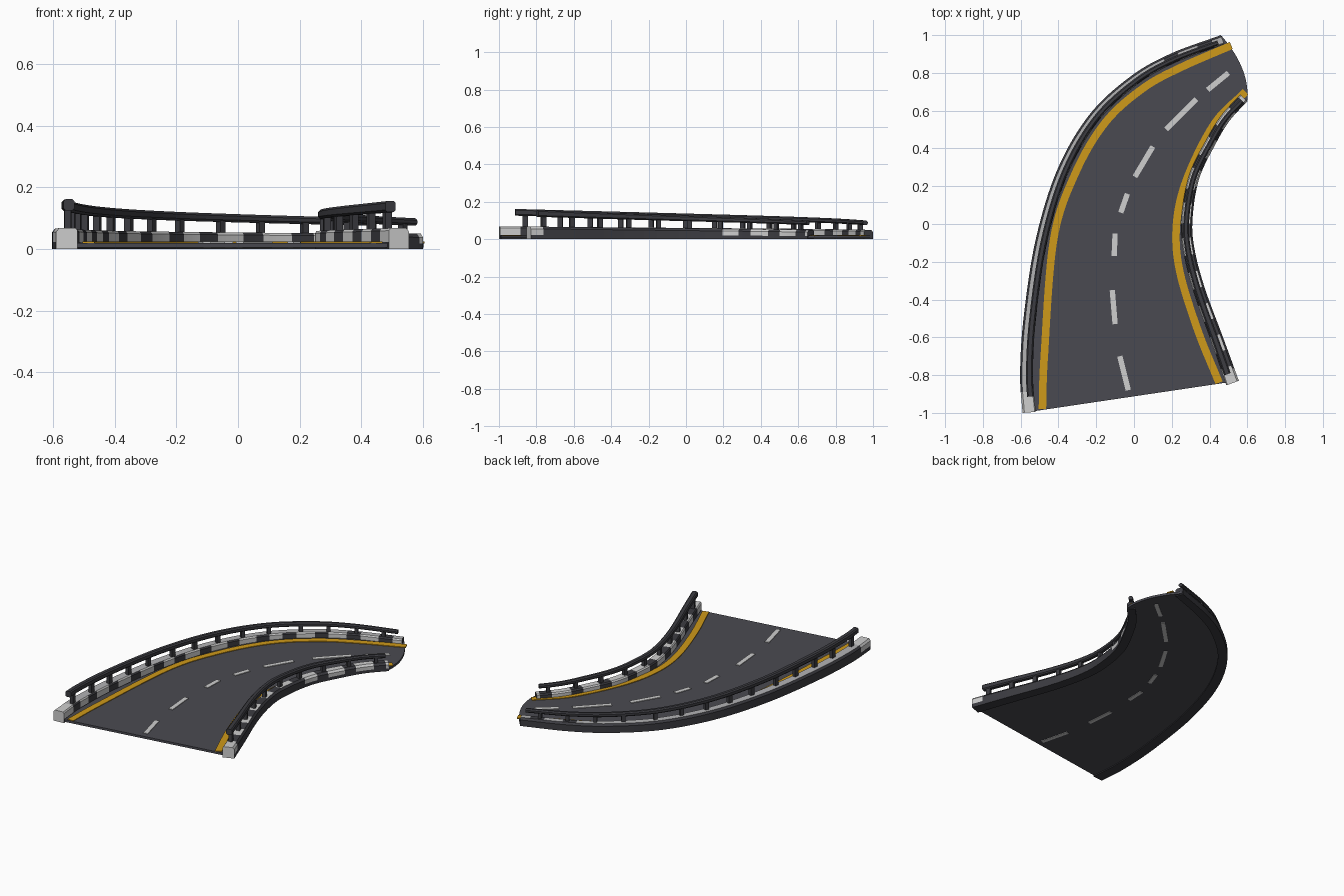
import bpy, bmesh, math
from mathutils import Vector

if "Cube" in bpy.data.objects:
    bpy.data.objects.remove(bpy.data.objects["Cube"], do_unlink=True)


def material(name, colour):
    m = bpy.data.materials.new(name)
    m.use_nodes = True
    m.diffuse_color = (*colour, 1)
    m.node_tree.nodes["Principled BSDF"].inputs["Base Color"].default_value = (*colour, 1)
    return m


ASPHALT = material("asphalt grey", (.068, .068, .082))
DARK = material("dark steel", (.045, .045, .053))
WHITE = material("marking white", (.62, .62, .62))
STONE = material("kerb light grey", (.45, .45, .46))
YELLOW = material("edge line yellow", (.62, .32, .01))


def lerp(a, b, t):
    return a + (b - a) * t


def path(points, count):
    """Smooth curve through points, resampled evenly by length."""
    p = [Vector(q) for q in points]
    p = [2 * p[0] - p[1]] + p + [2 * p[-1] - p[-2]]
    dense = []
    for a, b, c, d in zip(p, p[1:], p[2:], p[3:]):
        for k in range(20):
            t = k / 20
            dense.append((2 * b + (c - a) * t + (2 * a - 5 * b + 4 * c - d) * t ** 2
                          + (3 * b - a - 3 * c + d) * t ** 3) / 2)
    dense.append(p[-2])
    run = [0]
    for a, b in zip(dense, dense[1:]):
        run.append(run[-1] + (b - a).length)
    out, j = [], 0
    for i in range(count + 1):
        s = run[-1] * i / count
        while j < len(run) - 2 and run[j + 1] < s:
            j += 1
        out.append(dense[j].lerp(dense[j + 1], (s - run[j]) / (run[j + 1] - run[j])))
    return out


def right_normal(line, i):
    d = (line[min(i + 1, len(line) - 1)] - line[max(i - 1, 0)]).normalized()
    return Vector((d.y, -d.x))


def finish(name, bm, mats):
    bmesh.ops.recalc_face_normals(bm, faces=bm.faces)
    mesh = bpy.data.meshes.new(name)
    bm.to_mesh(mesh)
    bm.free()
    obj = bpy.data.objects.new(name, mesh)
    bpy.context.collection.objects.link(obj)
    for m in mats:
        mesh.materials.append(m)
    bpy.ops.object.select_all(action='DESELECT')
    obj.select_set(True)
    bpy.context.view_layer.objects.active = obj
    bpy.ops.object.shade_smooth_by_angle(angle=math.radians(35))
    return obj


def sweep(name, line, side, section, mats, rule=lambda t, edge: 0):
    """Sweep a closed section of (offset, height) along a line."""
    bm = bmesh.new()
    n = len(line) - 1
    rings = []
    for i, p in enumerate(line):
        nor = right_normal(line, i) * side
        rings.append([bm.verts.new((*(p + nor * o), z)) for o, z in section(i / n)])
    m = len(rings[0])
    for i in range(n):
        for k in range(m):
            f = bm.faces.new((rings[i][k], rings[i][(k + 1) % m],
                              rings[i + 1][(k + 1) % m], rings[i + 1][k]))
            f.material_index = rule((i + .5) / n, k)
    for ring, t in ((rings[0], 0), (rings[-1], 1)):
        bm.faces.new(ring).material_index = rule(t, -1)
    return finish(name, bm, mats)


def box(low, high, half, centre=0):
    return [(centre - half, low), (centre - half, high), (centre + half, high), (centre + half, low)]


STEPS = 90
outer = path([(-.59, -1), (-.603, -.8), (-.585, -.5), (-.52, -.08), (-.405, .29),
              (-.235, .58), (-.02, .78), (.19, .9), (.46, 1)], STEPS)
inner = path([(.555, -.83), (.475, -.61), (.375, -.34), (.32, -.13), (.31, .03),
              (.345, .24), (.43, .42), (.505, .545), (.6, .65)], STEPS)

# Road deck: thin slab between both edges with a bowed far end
bm = bmesh.new()
COLS = 12
grid = []
for i, (a, b) in enumerate(zip(outer, inner)):
    t = i / STEPS
    row = []
    for c in range(COLS + 1):
        u = lerp(.012, .988, c / COLS)
        q = a.lerp(b, u)
        q.x += .17 * u * (1 - u) * t ** 8
        row.append(bm.verts.new((q.x, q.y, .02)))
    grid.append(row)
for r, s in zip(grid, grid[1:]):
    for c in range(COLS):
        bm.faces.new((r[c], r[c + 1], s[c + 1], s[c]))
bmesh.ops.recalc_face_normals(bm, faces=bm.faces)
ext = bmesh.ops.extrude_face_region(bm, geom=bm.faces[:])
for v in ext["geom"]:
    if isinstance(v, bmesh.types.BMVert):
        v.co.z = .006
finish("road_deck", bm, [ASPHALT])

# Yellow edge lines
yellow_outer = path([(-.485, -.98), (-.475, -.7), (-.425, -.08), (-.31, .27), (-.15, .54),
                     (.05, .72), (.25, .83), (.515, .945)], STEPS)
yellow_inner = path([(.45, -.84), (.335, -.555), (.24, -.24), (.225, 0), (.28, .24),
                     (.425, .53), (.59, .7)], STEPS)
for name, line in (("outer", yellow_outer), ("inner", yellow_inner)):
    sweep(name + "_edge_line", line, 1, lambda t: box(.018, .024, .02), [YELLOW])

# Broken centre line, showing on both faces of the deck
dashes = [((-.03, -.88), (-.075, -.7)), ((-.1, -.53), (-.115, -.35)), ((-.105, -.17), (-.1, -.05)),
          ((-.07, .06), (-.035, .16)), ((.005, .25), (.1, .41)), ((.17, .5), (.33, .66)),
          ((.39, .71), (.5, .8))]
for n, ends in enumerate(dashes, 1):
    sweep(f"centre_dash_{n}", path(ends, 2), 1, lambda t: box(.018, .024, .014), [WHITE])
    sweep(f"underside_dash_{n}", path(ends, 2), 1, lambda t: box(.003, .008, .012), [WHITE])


def striped(t, period=.075):
    return (t / period) % 1 < .55


def kerb_section(t):
    w, top = lerp(.07, .05, t), lerp(.068, .05, t)
    return [(0, 0), (0, top * .35), (0, top - .012), (.01, top), (w - .006, top),
            (w, top - .008), (w, top * .35), (w, 0)]


# Section edges: 0-1 outside, 2 chamfer, 3 top, 4-5 road side, 6-7 base
def outer_rule(t, edge):
    if edge in (0, 6, 7):
        return 0
    if t < .045:
        return 1
    if edge == 3:
        return 2 if t < .83 or striped(t) else 0
    return 1 if edge in (4, 5) and striped(t) else 0


def inner_rule(t, edge):
    if edge in (0, 6, 7):
        return 0
    if t < .045:
        return 1
    if edge in (1, 2) and t < .67:
        return 0
    return 1 if edge >= 0 and striped(t, .11) else 0


# Kerbs, guard rails and posts on each side
for name, line, side, rule, lift, posts, near, far in (
        ("outer", outer, 1, outer_rule, .162, 14, .05, .033),
        ("inner", inner, -1, inner_rule, .156, 10, .045, .022)):
    sweep(name + "_kerb", line, side, kerb_section, [DARK, WHITE, STONE], rule)

    def rail_section(t):
        top, thick, half = lerp(lift, .1, t), lerp(.036, .024, t), lerp(.018, .013, t)
        c, b = lerp(near, far, t), .007
        low = top - thick
        return [(c - half, low + b), (c - half, top - b), (c - half + b, top), (c + half - b, top),
                (c + half, top - b), (c + half, low + b), (c + half - b, low), (c - half + b, low)]

    sweep(name + "_guard_rail", line[3:-1], side, rail_section, [DARK])
    for k in range(posts):
        t = lerp(.06, .96, k / (posts - 1))
        i = round(t * STEPS)
        p = line[i] + right_normal(line, i) * side * lerp(near, far, t)
        d = right_normal(line, i).orthogonal() * lerp(.014, .01, t)
        z0, z1 = lerp(.06, .042, t), lerp(lift, .1, t) - .015
        sweep(f"{name}_post_{k + 1}", [p - d, p + d], 1, lambda s: box(z0, z1, .011), [DARK])
